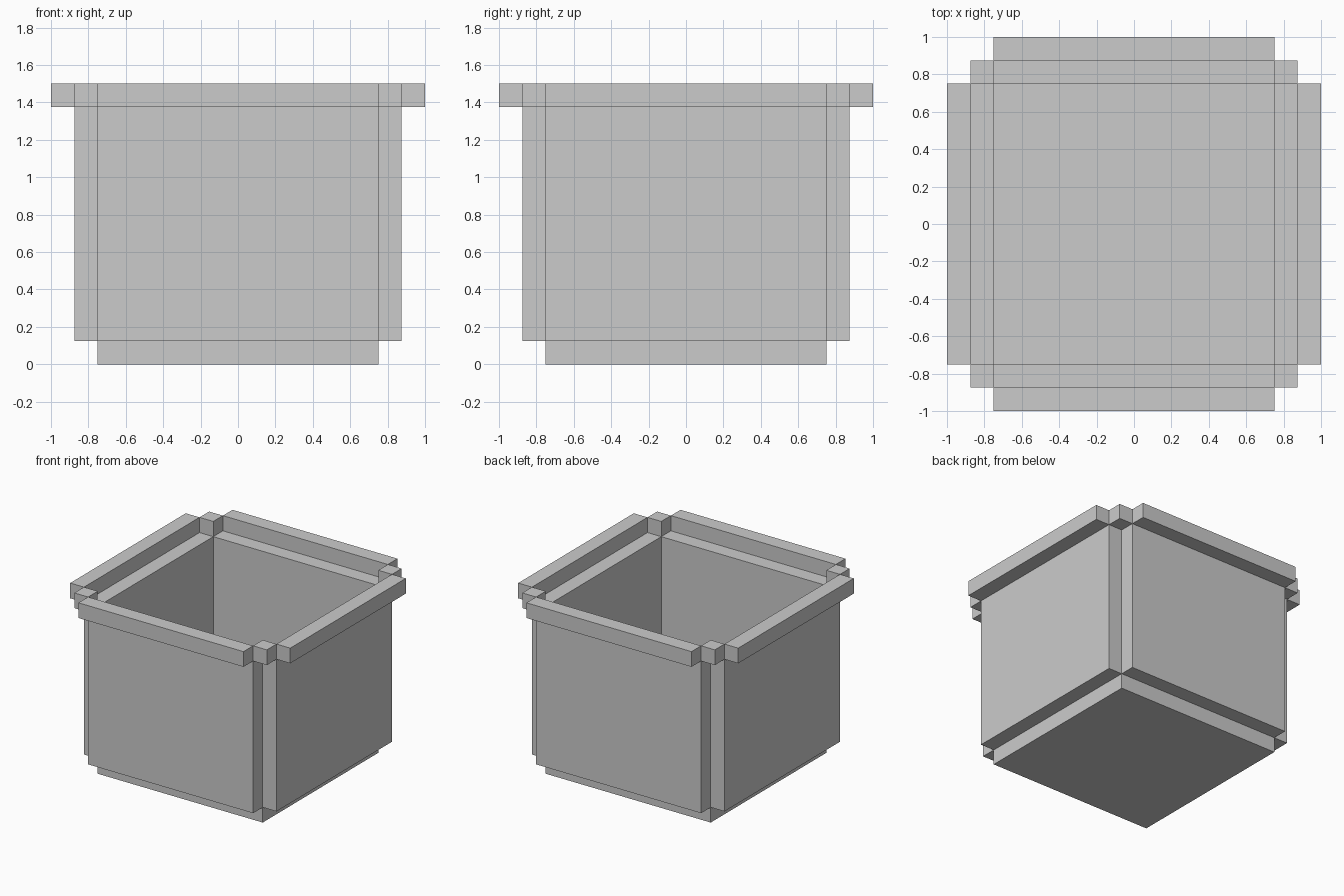
import bpy
import bmesh
from mathutils import Matrix, Vector

if "Cube" in bpy.data.objects:
    bpy.data.objects.remove(bpy.data.objects["Cube"])

U = 0.125            # panel thickness
IN = 6 * U           # inner half width
TOP = 12 * U         # overall height

grey = bpy.data.materials.new("plain grey")
grey.diffuse_color = (0.6, 0.6, 0.6, 1)
grey.use_nodes = True
grey.node_tree.nodes["Principled BSDF"].inputs["Base Color"].default_value = grey.diffuse_color


def box(name, low, high, turn=0):
    """Box between two corners, turned by quarter turns about z."""
    low, high = Vector(low), Vector(high)
    bm = bmesh.new()
    bmesh.ops.create_cube(bm, size=1)
    bmesh.ops.scale(bm, vec=high - low, verts=bm.verts)
    bmesh.ops.translate(bm, vec=(low + high) / 2, verts=bm.verts)
    bmesh.ops.rotate(bm, matrix=Matrix.Rotation(turn * 1.5707963268, 3, 'Z'),
                     verts=bm.verts)
    mesh = bpy.data.meshes.new(name)
    bm.to_mesh(mesh)
    bm.free()
    mesh.materials.append(grey)
    obj = bpy.data.objects.new(name, mesh)
    bpy.context.collection.objects.link(obj)


# floor of the open container
box("floor", (-IN, -IN, 0), (IN, IN, U))

for i, side in enumerate(("front", "right", "back", "left")):
    # upright wall panel
    box(side + "_wall", (-IN, -IN - U, U), (IN, -IN, TOP - U), i)
    # overhanging rim bar, one step further out
    box(side + "_rim", (-IN, -IN - 2 * U, TOP - U), (IN, -IN - U, TOP), i)
    # small block filling the rim corner
    box(side + "_corner_block", (IN, -IN - U, TOP - U), (IN + U, -IN, TOP), i)
